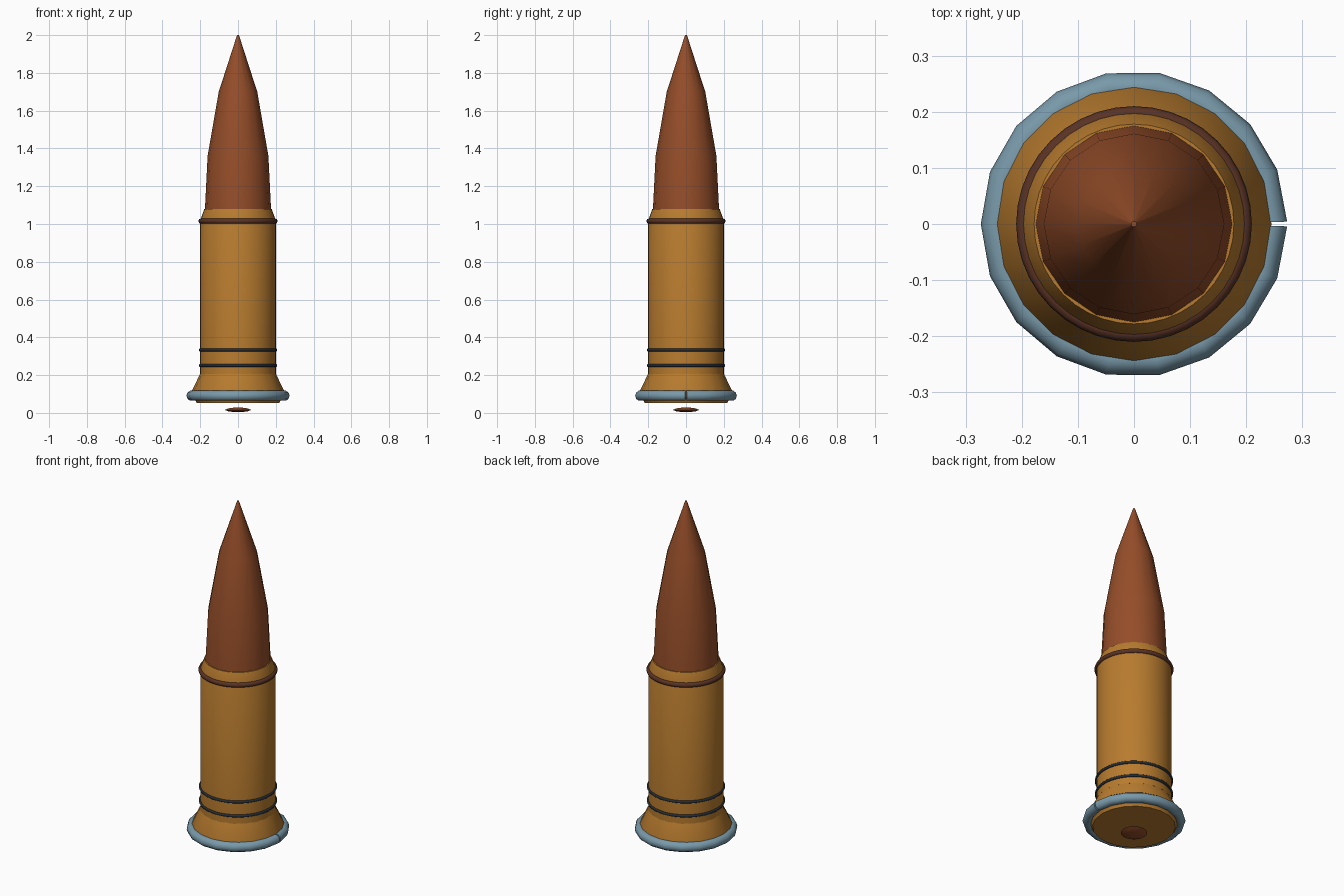
import bpy, math

if "Cube" in bpy.data.objects:
    bpy.data.objects.remove(bpy.data.objects["Cube"])


def material(name, rgb):
    m = bpy.data.materials.new(name)
    m.diffuse_color = (*rgb, 1)
    m.use_nodes = True
    m.node_tree.nodes["Principled BSDF"].inputs["Base Color"].default_value = m.diffuse_color
    return m


brass = material("brass", (0.48, 0.20, 0.028))
copper = material("copper", (0.30, 0.075, 0.022))
steel = material("blue steel", (0.19, 0.32, 0.40))
brown = material("dark brown", (0.10, 0.032, 0.018))
navy = material("dark navy", (0.018, 0.025, 0.035))


def make(name, verts, faces, mat, angle):
    me = bpy.data.meshes.new(name)
    me.from_pydata(verts, [], faces)
    me.materials.append(mat)
    ob = bpy.data.objects.new(name, me)
    bpy.context.collection.objects.link(ob)
    bpy.ops.object.select_all(action='DESELECT')
    ob.select_set(True)
    bpy.context.view_layer.objects.active = ob
    bpy.ops.object.shade_smooth_by_angle(angle=math.radians(angle))
    return ob


def lathe(name, profile, sides, mat, angle=40):
    """Spin (radius, z) points, listed bottom to top, and cap both ends."""
    verts = [(r * math.cos(2 * math.pi * i / sides), r * math.sin(2 * math.pi * i / sides), z)
             for r, z in profile for i in range(sides)]
    faces = [(k * sides + i, k * sides + (i + 1) % sides,
              (k + 1) * sides + (i + 1) % sides, (k + 1) * sides + i)
             for k in range(len(profile) - 1) for i in range(sides)]
    faces.append(tuple(reversed(range(sides))))
    top = (len(profile) - 1) * sides
    faces.append(tuple(range(top, top + sides)))
    return make(name, verts, faces, mat, angle)


def ring(name, z, major, minor, sides, tube, mat, gap=0.0):
    """Torus; a gap (radians) leaves it split at +x with capped ends."""
    n = sides + 1 if gap else sides
    verts = []
    for i in range(n):
        a = gap / 2 + (2 * math.pi - gap) * i / sides
        for j in range(tube):
            b = 2 * math.pi * j / tube
            r = major + minor * math.cos(b)
            verts.append((r * math.cos(a), r * math.sin(a), z + minor * math.sin(b)))
    faces = [(i * tube + j, ((i + 1) % n) * tube + j,
              ((i + 1) % n) * tube + (j + 1) % tube, i * tube + (j + 1) % tube)
             for i in range(sides) for j in range(tube)]
    if gap:
        faces.append(tuple(range(tube)))
        faces.append(tuple((n - 1) * tube + j for j in reversed(range(tube))))
    return make(name, verts, faces, mat, 50)


# Body: flared foot, straight tube, tapered shoulder
lathe("case_foot", [(0.22, 0.053), (0.222, 0.06), (0.245, 0.085), (0.245, 0.115), (0.2, 0.208), (0.198, 0.215)],
      20, brass)
lathe("case_tube", [(0.2, 0.205), (0.2, 1.02), (0.178, 1.08)], 40, brass)

# Pointed tip
lathe("tip", [(0.177, 1.0), (0.175, 1.08), (0.161, 1.36), (0.102, 1.70), (0.005, 2.0)],
      16, copper)

# Split foot ring, shoulder ring and two thin bands
ring("foot_ring", 0.091, 0.245, 0.028, 18, 10, steel, gap=0.03)
ring("shoulder_ring", 1.015, 0.196, 0.014, 40, 8, brown)
for i, z in enumerate((0.251, 0.333)):
    ring(f"band_{i + 1}", z, 0.2, 0.008, 40, 8, navy)

# Small lens-shaped button below the base
lathe("base_button", [(0.02, 0.004), (0.05, 0.008), (0.07, 0.016), (0.05, 0.024), (0.02, 0.028)],
      20, copper)
